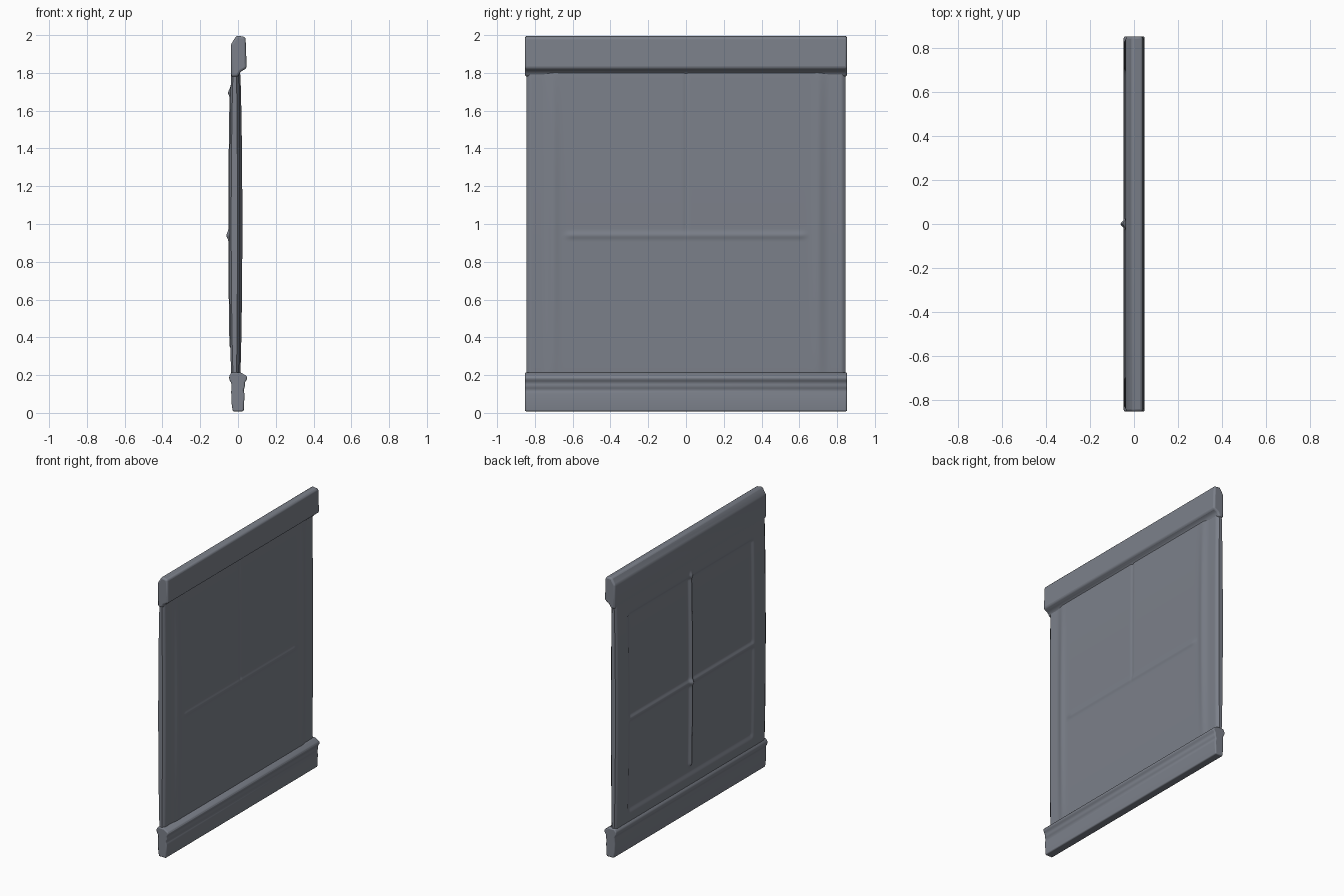
import bpy, bmesh, math

if "Cube" in bpy.data.objects:
    bpy.data.objects.remove(bpy.data.objects["Cube"])

slate = bpy.data.materials.new("slate_grey")
slate.diffuse_color = (0.20, 0.217, 0.255, 1)
slate.use_nodes = True
slate.node_tree.nodes["Principled BSDF"].inputs["Base Color"].default_value = slate.diffuse_color


def finish(bm, name, angle):
    bmesh.ops.recalc_face_normals(bm, faces=bm.faces)
    me = bpy.data.meshes.new(name)
    bm.to_mesh(me)
    bm.free()
    ob = bpy.data.objects.new(name, me)
    bpy.context.collection.objects.link(ob)
    me.materials.append(slate)
    bpy.ops.object.select_all(action='DESELECT')
    ob.select_set(True)
    bpy.context.view_layer.objects.active = ob
    bpy.ops.object.shade_smooth_by_angle(angle=math.radians(angle))
    return ob


def rail(name, profile, half):
    """Extrude an (x, z) profile along y and soften its edges."""
    bm = bmesh.new()
    a = [bm.verts.new((x, -half, z)) for x, z in profile]
    b = [bm.verts.new((x, half, z)) for x, z in profile]
    bm.faces.new(a)
    bm.faces.new(b[::-1])
    n = len(profile)
    for i in range(n):
        j = (i + 1) % n
        bm.faces.new((a[i], b[i], b[j], a[j]))
    ob = finish(bm, name, 60)
    bev = ob.modifiers.new("soft_edges", 'BEVEL')
    bev.width = 0.012
    bev.segments = 3
    bev.limit_method = 'ANGLE'
    bev.angle_limit = math.radians(20)


def step(a, b, t):
    t = max(0.0, min(1.0, (t - a) / (b - a)))
    return t * t * (3 - 2 * t)


def ridge(t, c, w):
    return math.exp(-((t - c) / w) ** 2)


def bulge(z):
    return math.sin(math.pi * max(0, min(1, (z - 0.2) / 1.6))) ** 0.6


def face_side(y, z):
    """Surface on +x: sloped stiles, raised moulding, faint cross."""
    d = abs(y)
    x = 0.005 + 0.006 * bulge(z)
    x += 0.006 * (1 - step(0.70, 0.76, d))
    x += 0.006 * bulge(z) * ridge(d, 0.70, 0.025)
    inside = 1 - step(0.60, 0.66, d)
    x += 0.006 * ridge(z, 0.94, 0.016) * inside
    x -= 0.004 * ridge(y, 0, 0.008) * step(0.9, 1.0, z)
    x -= 0.014 * step(0.825, 0.845, d)
    return x


def back_side(y, z):
    """Surface on -x: framed recess with a cross of glazing bars."""
    d = abs(y)
    rec = (1 - step(0.68, 0.715, d)) * step(0.26, 0.31, z) * (1 - step(1.67, 1.70, z))
    x = -0.035 - 0.011 * bulge(z) + 0.012 * rec
    x -= 0.011 * ridge(z, 0.94, 0.018) * rec
    x -= 0.017 * ridge(y, 0, 0.014) * step(0.32, 0.36, z) * (1 - step(1.68, 1.74, z))
    x += 0.010 * step(0.825, 0.845, d)
    return x


# Top and bottom rails
rail("top_rail", [(-0.036, 1.78), (-0.038, 1.95), (-0.008, 1.998), (0.040, 1.99),
                  (0.046, 1.825), (0.012, 1.805), (0.0, 1.78)], 0.853)
rail("bottom_rail", [(-0.028, 0.008), (0.030, 0.008), (0.035, 0.10), (0.029, 0.12),
                     (0.037, 0.14), (0.036, 0.16), (0.049, 0.18), (0.046, 0.195),
                     (0.012, 0.215), (-0.034, 0.215), (-0.047, 0.195), (-0.046, 0.175),
                     (-0.034, 0.155), (-0.036, 0.11), (-0.034, 0.05)], 0.853)

# Moulded panel between the rails: two relief sheets joined round the edge
NY, NZ = 200, 200
bm = bmesh.new()
sheets = []
for fn in (face_side, back_side):
    rows = []
    for k in range(NZ + 1):
        z = 0.18 + 1.64 * k / NZ
        row = []
        for i in range(NY + 1):
            y = -0.845 + 1.69 * i / NY
            row.append(bm.verts.new((fn(y, z), y, z)))
        rows.append(row)
    for k in range(NZ):
        for i in range(NY):
            bm.faces.new((rows[k][i], rows[k][i + 1], rows[k + 1][i + 1], rows[k + 1][i]))
    sheets.append(rows)
A, B = sheets
for k in range(NZ):
    for i in (0, NY):
        bm.faces.new((A[k][i], A[k + 1][i], B[k + 1][i], B[k][i]))
for i in range(NY):
    for k in (0, NZ):
        bm.faces.new((A[k][i], A[k][i + 1], B[k][i + 1], B[k][i]))
finish(bm, "moulded_panel", 50)
